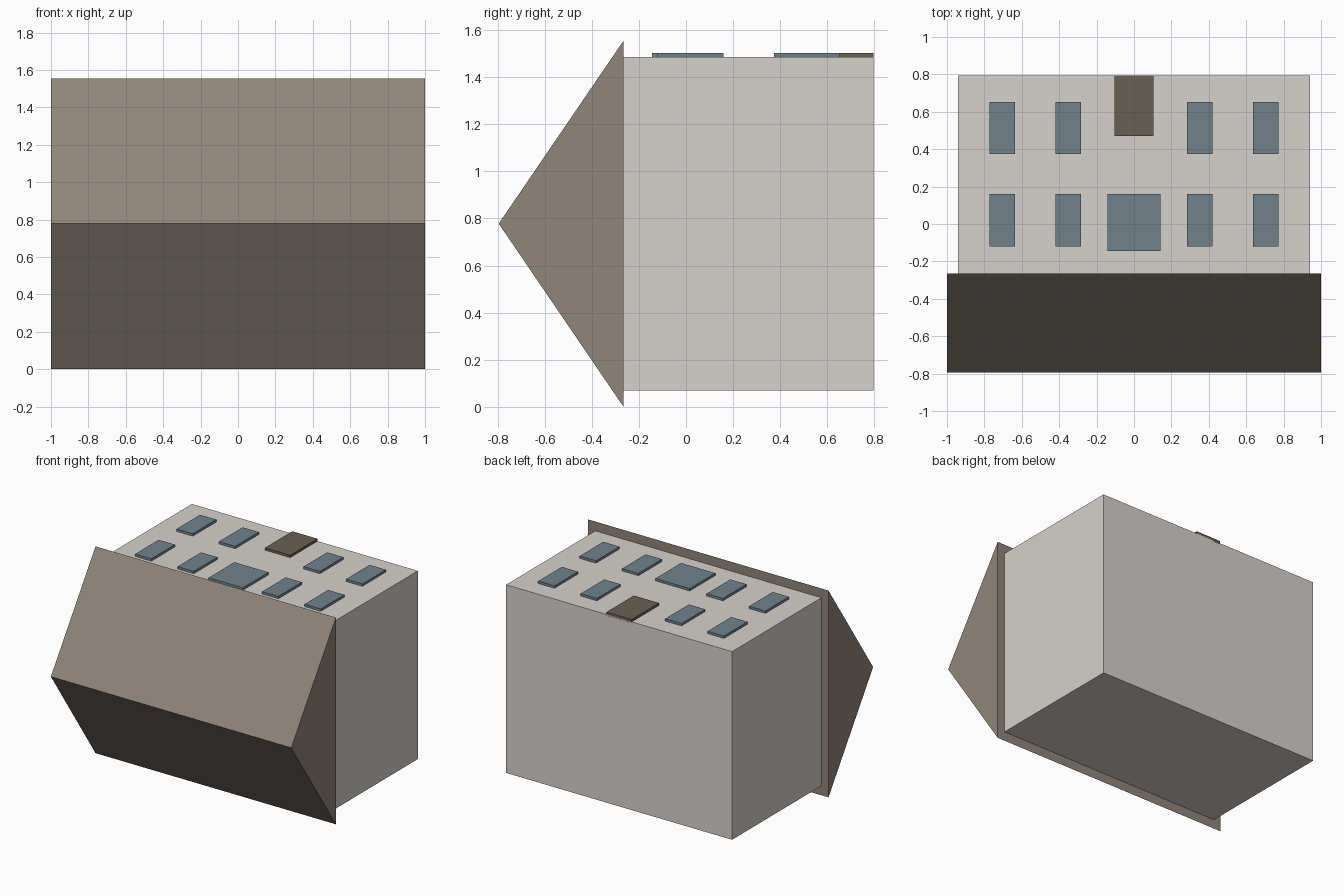
import bpy
import bmesh

cube = bpy.data.objects.get("Cube")
if cube:
    bpy.data.objects.remove(cube, do_unlink=True)


def material(name, rgb):
    m = bpy.data.materials.new(name)
    m.use_nodes = True
    colour = (*rgb, 1.0)
    m.diffuse_color = colour
    m.node_tree.nodes["Principled BSDF"].inputs["Base Color"].default_value = colour
    return m


WALL = material("pale stone", (0.67, 0.64, 0.605))
ROOF = material("taupe roof", (0.28, 0.238, 0.198))
GLASS = material("slate blue glass", (0.16, 0.224, 0.26))
DOOR = material("dark brown door", (0.14, 0.117, 0.09))


def extrude_x(name, profile, half, mat):
    """Extrude a closed (y, z) profile along x, centred on x = 0."""
    bm = bmesh.new()
    face = bm.faces.new([bm.verts.new((-half, y, z)) for y, z in profile])
    grown = bmesh.ops.extrude_face_region(bm, geom=[face])["geom"]
    moved = [v for v in grown if isinstance(v, bmesh.types.BMVert)]
    bmesh.ops.translate(bm, verts=moved, vec=(2 * half, 0, 0))
    bmesh.ops.recalc_face_normals(bm, faces=bm.faces)
    mesh = bpy.data.meshes.new(name)
    bm.to_mesh(mesh)
    bm.free()
    mesh.materials.append(mat)
    obj = bpy.data.objects.new(name, mesh)
    bpy.context.collection.objects.link(obj)
    return obj


# The house lies on its back: ground end at +y, roof towards -y, facade on top
EAVE, BASE = -0.265, 0.795
BACK, FACADE, PLATE_TOP = 0.07, 1.485, 1.503

extrude_x("house_walls", [(EAVE, BACK), (BASE, BACK), (BASE, FACADE), (EAVE, FACADE)],
          0.94, WALL)
extrude_x("gable_roof", [(EAVE, 0), (EAVE, 1.555), (-BASE, 0.778)], 1.0, ROOF)


# Raised facade panels
def panel(name, x, y0, y1, width, mat):
    low = FACADE - 0.01
    obj = extrude_x(name, [(y0, low), (y1, low), (y1, PLATE_TOP), (y0, PLATE_TOP)],
                    width / 2, mat)
    obj.location.x = x


for row, y0 in (("lower", 0.373), ("upper", -0.12)):
    for place, x in (("inner", 0.352), ("outer", 0.705)):
        for side, sign in (("left", 1), ("right", -1)):
            panel(f"{row}_{place}_window_{side}", sign * x, y0, y0 + 0.28, 0.135, GLASS)

panel("centre_window", 0, -0.145, 0.16, 0.285, GLASS)
panel("front_door", 0, 0.47, BASE, 0.21, DOOR)
